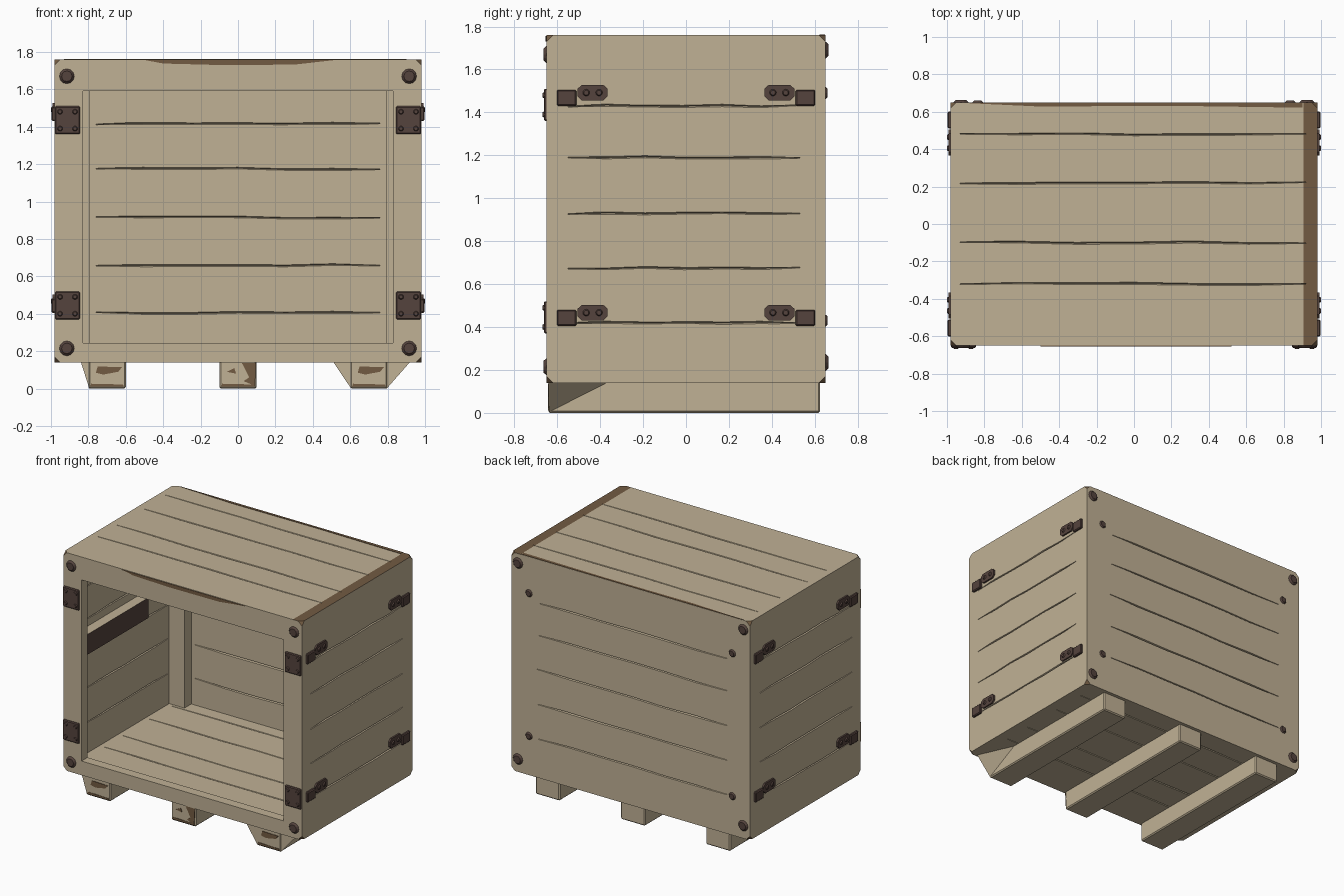
import bpy, bmesh, math, random
from mathutils import Vector as V, Matrix

if "Cube" in bpy.data.objects:
    bpy.data.objects.remove(bpy.data.objects["Cube"])
random.seed(4)


def mat(name, rgb):
    m = bpy.data.materials.new(name)
    m.diffuse_color = (*rgb, 1)
    m.use_nodes = True
    m.node_tree.nodes["Principled BSDF"].inputs["Base Color"].default_value = m.diffuse_color
    return m


WOOD = mat("pale wood", (.53, .44, .30))
WORN = mat("worn brown wood", (.17, .105, .055))
METAL = mat("dark metal", (.09, .056, .047))


def finish(bm, name, *mats):
    bmesh.ops.recalc_face_normals(bm, faces=bm.faces)
    me = bpy.data.meshes.new(name)
    bm.to_mesh(me)
    bm.free()
    for m in mats:
        me.materials.append(m)
    ob = bpy.data.objects.new(name, me)
    bpy.context.collection.objects.link(ob)
    return ob


def box(bm, lo, hi, bevel=0):
    lo, hi = V(lo), V(hi)
    mtx = Matrix.Translation((lo + hi) / 2) @ Matrix.Diagonal((*(hi - lo), 1))
    vs = bmesh.ops.create_cube(bm, size=1, matrix=mtx)["verts"]
    if bevel:
        es = list({e for v in vs for e in v.link_edges})
        bmesh.ops.bevel(bm, geom=es, offset=bevel, segments=1, affect='EDGES')


def plate(bm, pts, n):
    """Polygon extruded by the vector n."""
    n = V(n)
    a = [bm.verts.new(p) for p in pts]
    b = [bm.verts.new(V(p) + n) for p in pts]
    bm.faces.new(a)
    bm.faces.new(b[::-1])
    for i in range(len(a)):
        j = (i + 1) % len(a)
        bm.faces.new((a[i], a[j], b[j], b[i]))


def stud(bm, pos, n, r, h):
    """Low domed bolt head standing on pos, pointing along n."""
    n = V(n)
    mtx = Matrix.Translation(V(pos) + n * h / 2) @ n.to_track_quat('Z', 'Y').to_matrix().to_4x4()
    bmesh.ops.create_cone(bm, cap_ends=True, segments=12, radius1=r, radius2=r * .7, depth=h, matrix=mtx)


def groove(bm, o, t, n, a, b, w=.008, d=.013):
    """Slightly wavy V-shaped cutter from a to b along t, at surface point o with normal n."""
    o, t, n = V(o), V(t), V(n)
    s = t.cross(n)
    prev, k = None, 7
    for i in range(k):
        end = i in (0, k - 1)
        ww = w * (.35 if end else random.uniform(.75, 1.1))
        c = o + t * (a + (b - a) * i / (k - 1)) + s * random.uniform(-.004, .004)
        ring = [bm.verts.new(c + s * x + n * h) for x, h in ((-ww, .006), (ww, .006), (0, -d))]
        if prev:
            for j in range(3):
                m = (j + 1) % 3
                bm.faces.new((prev[j], prev[m], ring[m], ring[j]))
        else:
            bm.faces.new(ring)
        prev = ring
    bm.faces.new(prev[::-1])


def cut(ob, bm):
    cutter = finish(bm, "cutter", WOOD)
    cutter.hide_render = True
    mod = ob.modifiers.new("cut", 'BOOLEAN')
    mod.operation, mod.solver, mod.object = 'DIFFERENCE', 'EXACT', cutter
    bpy.context.view_layer.objects.active = ob
    bpy.ops.object.modifier_apply(modifier="cut")
    bpy.data.objects.remove(cutter)


X, Y, Z0, Z1 = .98, .65, .14, 1.76

# crate shell: chipped brown corners and a worn right top edge
bm = bmesh.new()
box(bm, (-X, -Y, Z0), (X, Y, Z1))
bmesh.ops.bevel(bm, geom=bm.verts[:], offset=.03, segments=1, affect='VERTICES')
for f in bm.faces:
    f.material_index = int(len(f.verts) == 3)
bmesh.ops.bisect_plane(bm, geom=bm.verts[:] + bm.edges[:] + bm.faces[:],
                       plane_co=(.905, 0, 0), plane_no=(1, 0, 0))
bm.normal_update()
for f in bm.faces:
    if f.normal.z > .9 and f.calc_center_median().x > .905:
        f.material_index = 1
shell = finish(bm, "crate_shell", WOOD, WORN)

# hollow inside, then the front opening
bm = bmesh.new()
box(bm, (-.915, -.58, .21), (.915, .58, 1.69))
cut(shell, bm)
bm = bmesh.new()
box(bm, (-.83, -.75, .245), (.83, -.5, 1.59))
cut(shell, bm)

# plank grooves on every face, outside and inside
bm = bmesh.new()
for y in (.48, .22, -.10, -.32):
    groove(bm, (0, y, Z1), (1, 0, 0), (0, 0, 1), -.93, .92)
    groove(bm, (0, y, Z0), (1, 0, 0), (0, 0, -1), -.9, .9)
    groove(bm, (0, y, .21), (1, 0, 0), (0, 0, 1), -.88, .88)
for z in (1.43, 1.19, .93, .675, .42):
    for s in (-1, 1):
        groove(bm, (s * X, 0, z), (0, 1, 0), (s, 0, 0), -.55, .53)
        groove(bm, (s * .915, 0, z + .02), (0, 1, 0), (-s, 0, 0), -.5, .48)
    groove(bm, (0, Y, z + .01), (1, 0, 0), (0, 1, 0), -.79, .79 - random.uniform(0, .1))
    groove(bm, (0, .58, z - .015), (1, 0, 0), (0, -1, 0), -.76, .76)
cut(shell, bm)

# worn strips on the front and back top edges
bm = bmesh.new()
plate(bm, [(x, -Y, z) for x, z in ((-.5, 1.757), (-.4, 1.738), (-.1, 1.73), (.3, 1.732), (.52, 1.757))], (0, -.004, 0))
plate(bm, [(x, y, Z1) for x, y in ((-.93, .648), (.9, .648), (.9, .622), (.2, .632), (-.5, .628))], (0, 0, .003))
finish(bm, "worn_top_edges", WORN)

# inner back posts and side rails
bm = bmesh.new()
for s in (-1, 1):
    a, b = sorted((s * .79, s * .92))
    box(bm, (a, .5, .205), (b, .585, 1.695))
finish(bm, "inner_posts", WOOD)
bm = bmesh.new()
for s in (-1, 1):
    a, b = sorted((s * .84, s * .92))
    box(bm, (a, -.585, 1.0), (b, .15, 1.15))
bm.normal_update()
for f in bm.faces:
    f.material_index = int(f.normal.x * f.calc_center_median().x < -.5)
finish(bm, "inner_side_rails", WOOD, METAL)

# runners underneath
bm = bmesh.new()
for x in (-.7, 0, .7):
    box(bm, (x - .1, -.64, 0), (x + .1, .625, .15), .008)
finish(bm, "runners", WOOD)

# flared braces at the front of the runners: (inner x, outer x, length)
bm = bmesh.new()
for foot, flare, length in ((.605, .51, .28), (.795, .92, .28), (-.795, -.84, .15)):
    pts = [bm.verts.new(p) for p in ((foot, -.635, .0), (flare, -.635, .142), (foot, -.635, .142),
                                     (foot, -.635 + length, .142))]
    for i in ((0, 1, 2), (0, 1, 3), (1, 2, 3), (0, 2, 3)):
        bm.faces.new([pts[k] for k in i])
finish(bm, "runner_braces", WOOD)

# worn patches on the runner ends
bm = bmesh.new()
for x in (-.7, .7):
    plate(bm, [(x + u, -.64, z) for u, z in ((-.06, .085), (-.02, .075), (.06, .09), (.08, .115), (-.05, .118))],
          (0, -.004, 0))
plate(bm, [(x, -.64, z) for x, z in ((.02, .138), (.06, .06), (.03, .04), (.09, .015), (.097, .138))], (0, -.004, 0))
plate(bm, [(x, -.64, z) for x, z in ((-.06, .09), (-.01, .08), (-.02, .11))], (0, -.004, 0))
for x in (-.7, 0, .7):
    plate(bm, [(x + u, -.64, z) for u, z in ((-.09, .01), (.09, .01), (.085, .022), (-.085, .026))], (0, -.003, 0))
finish(bm, "runner_worn_patches", WORN)

# corner bolts on the front and back, and small panel bolts on the back
bm = bmesh.new()
for s in (-1, 1):
    for z in (.215, 1.67):
        stud(bm, (s * .915, -Y, z), (0, -1, 0), .04, .013)
        stud(bm, (s * .925, Y, z + .02), (0, 1, 0), .04, .013)
    for z in (.43, 1.49):
        stud(bm, (s * .835, Y, z), (0, 1, 0), .028, .01)
finish(bm, "bolts", METAL)

# square riveted plates on the front frame
bm = bmesh.new()
for s in (-1, 1):
    for z in (.445, 1.435):
        a, b = sorted((s * .845, s * .978))
        box(bm, (a, -Y - .012, z - .075), (b, -Y + .01, z + .075), .006)
        for u in (-.04, .04):
            for v in (-.045, .045):
                stud(bm, ((a + b) / 2 + u, -Y - .012, z + v), (0, -1, 0), .014, .007)
finish(bm, "front_plates", METAL)

# latches on both sides: a block and a clipped strap with two rivets
bm = bmesh.new()
for s in (-1, 1):
    for e in (-1, 1):
        for z in (.405, 1.43):
            a, b = sorted((e * .51, e * .602))
            c, d = sorted((s * .97, s * .997))
            box(bm, (c, a, z), (d, b, z + .075), .006)
            plate(bm, [(s * .975, e * y, z + h) for y, h in
                       ((.365, .045), (.385, .025), (.485, .025), (.505, .045),
                        (.505, .08), (.485, .098), (.385, .098), (.365, .08))], (s * .017, 0, 0))
            for y in (.405, .465):
                stud(bm, (s * .992, e * y, z + .062), (s, 0, 0), .016, .008)
finish(bm, "side_latches", METAL)
